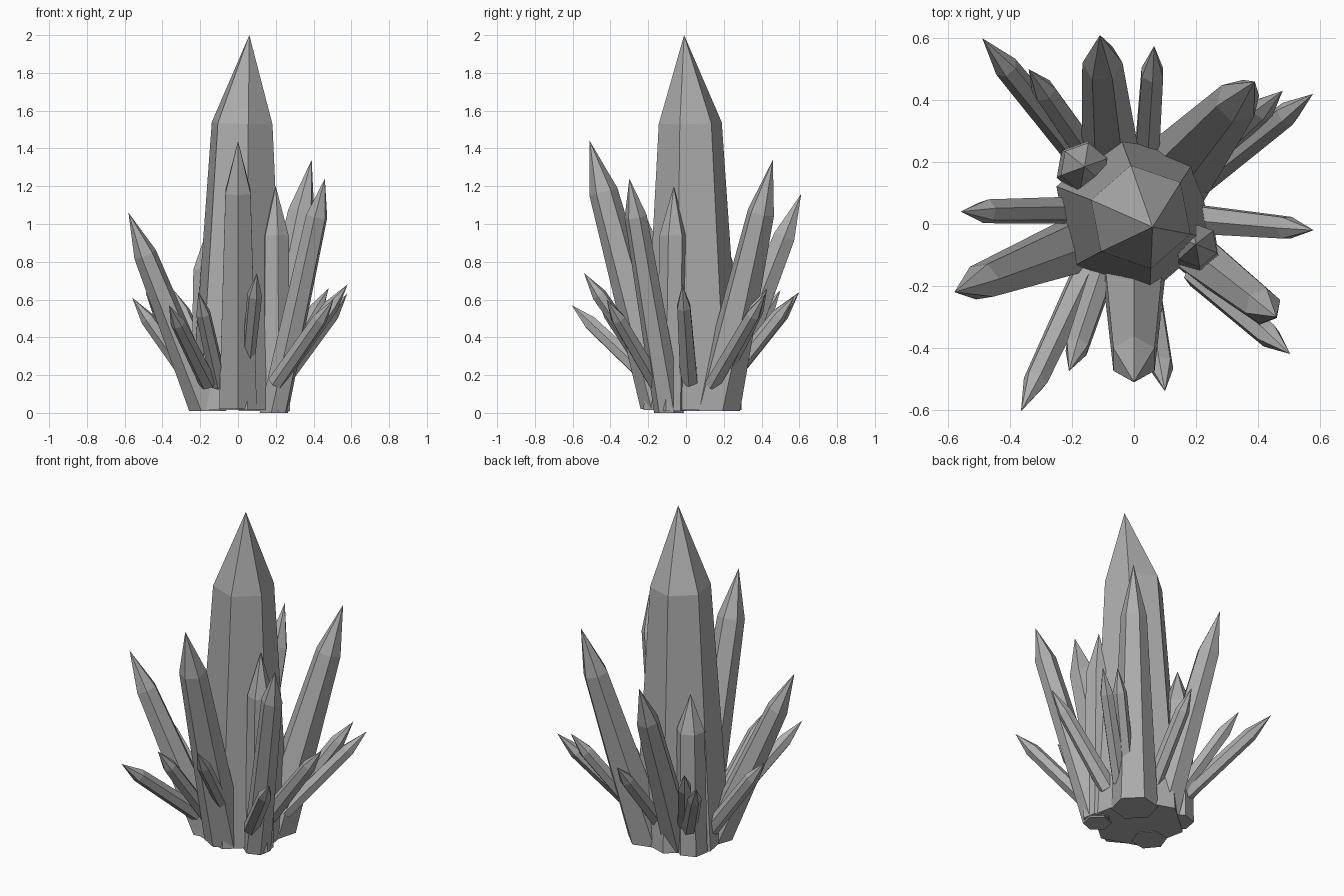
import bpy, bmesh, math
from mathutils import Vector

stone = bpy.data.materials.new("grey crystal")
stone.diffuse_color = (0.42, 0.42, 0.42, 1)


def crystal(name, base, tip, r0, r1, shoulder, turn=0, flat=False, shift=(0, 0, 0)):
    """Six-sided tapering shaft from base to shoulder, closed by a pointed tip."""
    base, tip = Vector(base), Vector(tip)
    axis = (tip - base).normalized()
    tilt = Vector((0, 0, 1)).rotation_difference(axis)
    mid = base.lerp(tip, shoulder) + Vector(shift)
    bm = bmesh.new()
    rings = []
    for centre, r, level in ((base, r0, flat), (mid, r1, False)):
        ring = []
        for i in range(6):
            a = math.radians(turn + i * 60)
            p = Vector((r * math.cos(a), r * math.sin(a), 0))
            if not level:
                p.rotate(tilt)
            ring.append(bm.verts.new(centre + p))
        rings.append(ring)
    low, high = rings
    apex = bm.verts.new(tip)
    bm.faces.new(low[::-1])
    for i in range(6):
        j = (i + 1) % 6
        bm.faces.new((low[i], low[j], high[j], high[i]))
        bm.faces.new((high[i], high[j], apex))
    mesh = bpy.data.meshes.new(name)
    bm.to_mesh(mesh)
    bm.free()
    mesh.materials.append(stone)
    bpy.context.collection.objects.link(bpy.data.objects.new(name, mesh))


# Central spire, its shoulder slightly off the axis of its tip
crystal("main_crystal", (0, 0.035, 0.015), (0.06, -0.01, 2.0), 0.265, 0.17, 0.765, 41, True,
        (-0.024, 0.022, 0))

# Tall crystals rooted in the base: base, tip, base radius, shoulder radius, shoulder, turn
tall = [
    ((0.0, -0.125, 0.02), (0.0, -0.51, 1.44), 0.115, 0.077, 0.81, 30),
    ((0.13, 0.16, 0.01), (0.39, 0.46, 1.34), 0.13, 0.073, 0.79, 15),
    ((0.19, -0.09, 0.0), (0.46, -0.30, 1.24), 0.08, 0.06, 0.84, 20),
    ((-0.16, -0.06, 0.01), (-0.58, -0.22, 1.06), 0.10, 0.062, 0.79, 10),
    ((-0.07, 0.16, 0.02), (-0.11, 0.61, 1.16), 0.10, 0.065, 0.80, 0),
    ((0.20, -0.08, 0.01), (0.20, -0.065, 1.20), 0.08, 0.073, 0.78, 40),
    ((-0.165, 0.18, 0.02), (-0.16, 0.185, 0.98), 0.09, 0.08, 0.77, 20),
]
for n, (b, t, r0, r1, s, turn) in enumerate(tall):
    crystal(f"tall_crystal_{n + 1}", b, t, r0, r1, s, turn, True)

# Small shards splaying outwards: base, tip, base radius
small = [
    ((0.20, 0.015, 0.17), (0.58, -0.02, 0.68), 0.052),
    ((0.20, 0.18, 0.17), (0.48, 0.43, 0.66), 0.045),
    ((0.22, 0.14, 0.15), (0.578, 0.42, 0.63), 0.045),
    ((-0.20, 0.045, 0.11), (-0.56, 0.04, 0.61), 0.045),
    ((-0.16, 0.20, 0.15), (-0.49, 0.60, 0.64), 0.045),
    ((-0.13, 0.20, 0.15), (-0.34, 0.50, 0.65), 0.045),
    ((0.04, 0.20, 0.15), (0.065, 0.575, 0.62), 0.045),
    ((-0.16, -0.17, 0.16), (-0.365, -0.605, 0.57), 0.048),
    ((-0.10, -0.15, 0.15), (-0.21, -0.475, 0.64), 0.045),
    ((0.05, -0.19, 0.24), (0.10, -0.54, 0.74), 0.036),
    ((0.20, -0.16, 0.16), (0.505, -0.42, 0.60), 0.045),
]
for n, (b, t, r) in enumerate(small):
    crystal(f"small_crystal_{n + 1}", b, t, r, 0.04, 0.77, 25 * n)
